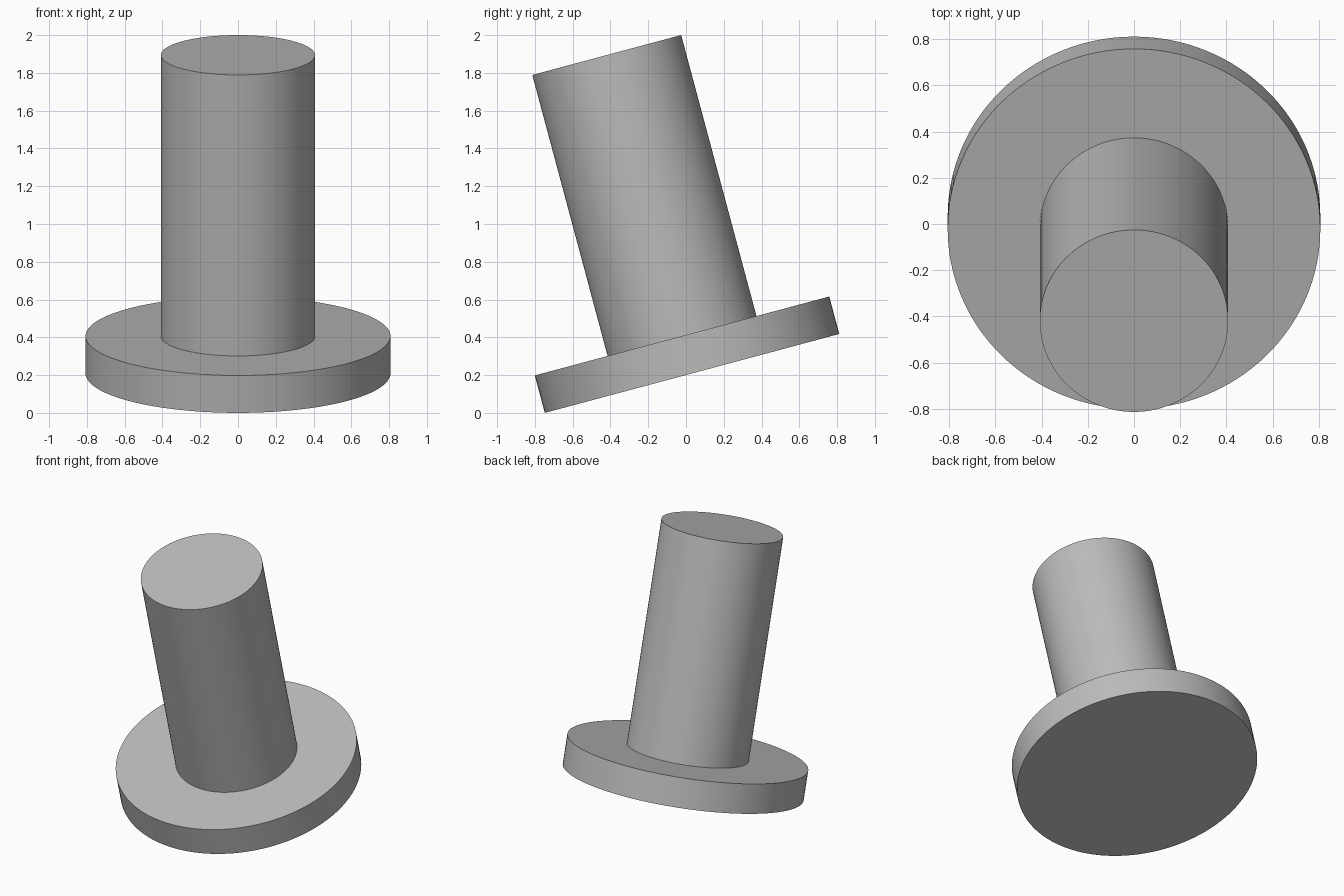
import bpy
from math import radians
from mathutils import Matrix

# Remove the default cube
cube = bpy.data.objects.get("Cube")
if cube:
    bpy.data.objects.remove(cube, do_unlink=True)

# Plain grey material
GREY = (0.5, 0.5, 0.5, 1.0)
grey = bpy.data.materials.new("plain grey")
grey.use_nodes = True
grey.diffuse_color = GREY
grey.node_tree.nodes["Principled BSDF"].inputs["Base Color"].default_value = GREY

# Shared tilted axis, starting at the centre of the flange underside
TILT = Matrix.Translation((0, 0.032, 0.209)) @ Matrix.Rotation(radians(15), 4, "X")


def tilted_cylinder(name, radius, start, end):
    """Smooth cylinder spanning start to end along the tilted axis."""
    bpy.ops.mesh.primitive_cylinder_add(vertices=128, radius=radius, depth=end - start)
    obj = bpy.context.object
    obj.name = name
    obj.matrix_world = TILT @ Matrix.Translation((0, 0, (start + end) / 2))
    obj.data.materials.append(grey)
    bpy.ops.object.shade_smooth_by_angle(angle=radians(30))
    return obj


THICKNESS = 0.205
tilted_cylinder("base_flange", 0.807, 0, THICKNESS)
tilted_cylinder("shaft", 0.408, THICKNESS, 1.745)
